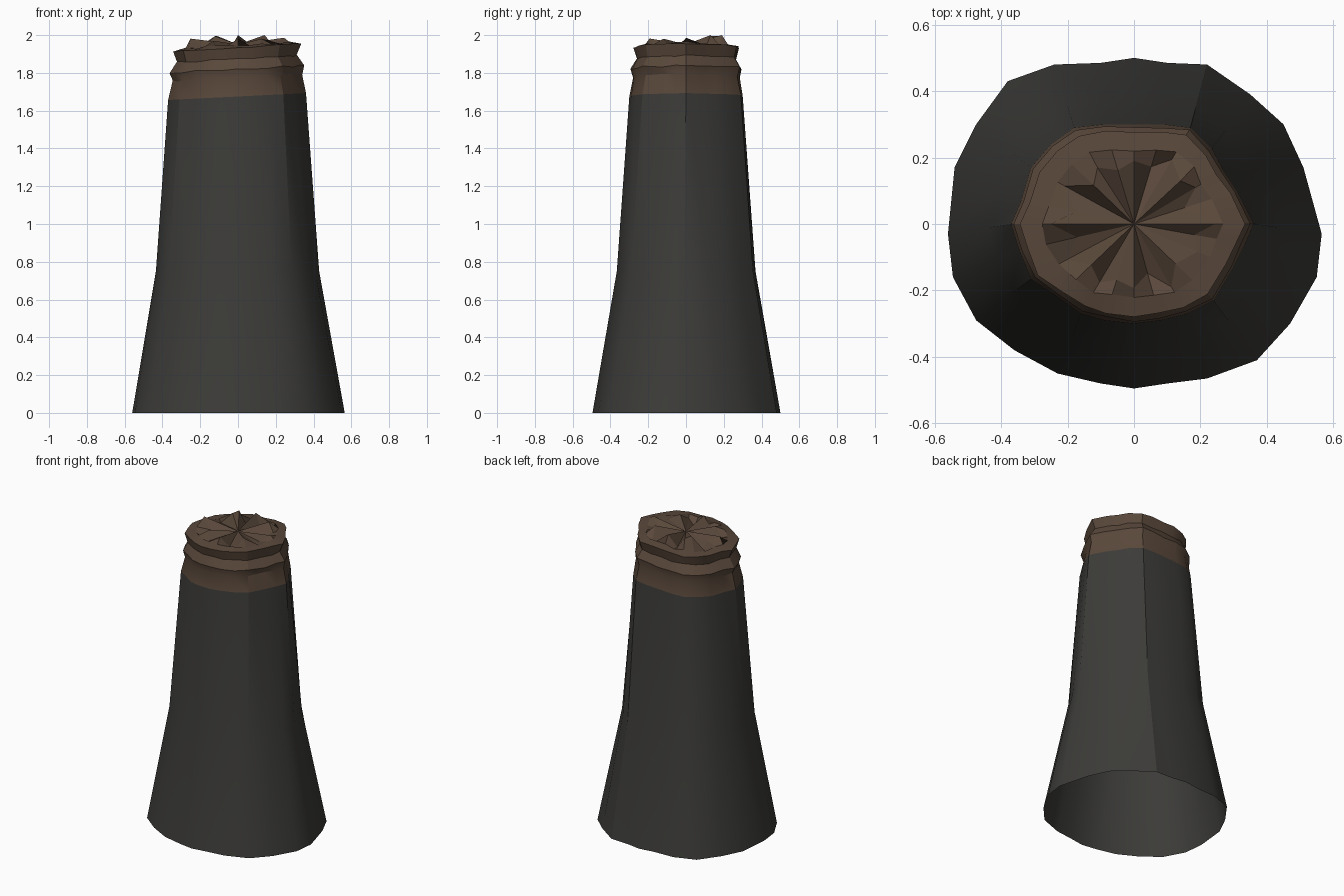
import bpy, bmesh, random

if "Cube" in bpy.data.objects:
    bpy.data.objects.remove(bpy.data.objects["Cube"])

random.seed(4)

# Irregular outlines, clockwise from +y: wide hem at the ground, narrow neck at the collar
HEM = [(0, .5), (.1, .485), (.22, .48), (.35, .39), (.45, .30), (.51, .17),
       (.565, -.03), (.55, -.16), (.47, -.30), (.37, -.41), (.22, -.465), (.1, -.48),
       (0, -.495), (-.1, -.48), (-.23, -.45), (-.36, -.38), (-.475, -.29), (-.545, -.16),
       (-.56, -.03), (-.54, .17), (-.475, .30), (-.38, .43), (-.24, .48), (-.1, .485)]
NECK = [(0, .30), (.09, .30), (.17, .29), (.235, .225), (.27, .16), (.31, .10),
        (.36, 0), (.335, -.06), (.30, -.13), (.24, -.23), (.16, -.27), (.08, -.29),
        (0, -.30), (-.09, -.29), (-.16, -.27), (-.23, -.22), (-.31, -.165), (-.345, -.08),
        (-.37, 0), (-.34, .07), (-.31, .17), (-.25, .24), (-.18, .29), (-.09, .30)]
N = len(NECK)


def material(name, rgb):
    m = bpy.data.materials.new(name)
    m.diffuse_color = (*rgb, 1)
    m.use_nodes = True
    m.node_tree.nodes["Principled BSDF"].inputs["Base Color"].default_value = m.diffuse_color
    return m


def blend(t, z):
    return [(a[0] + (b[0] - a[0]) * t, a[1] + (b[1] - a[1]) * t, z)
            for a, b in zip(HEM, NECK)]


def collar_ring(scale, z, wobble=0.0):
    # the collar tilts slightly up towards +x
    ring = []
    for x, y in NECK:
        s = scale + random.uniform(-wobble, wobble)
        ring.append((x * s, y * s, z + x * .05 + random.uniform(-wobble, wobble) * .4))
    return ring


def loft(name, rings, mat, center=None, smooth=True):
    bm = bmesh.new()
    rows = [[bm.verts.new(p) for p in r] for r in rings]
    for a, b in zip(rows, rows[1:]):
        for i in range(N):
            j = (i + 1) % N
            bm.faces.new((a[i], b[i], b[j], a[j]))
    if center:
        c = bm.verts.new(center)
        for i in range(N):
            bm.faces.new((rows[-1][i], c, rows[-1][(i + 1) % N]))
    me = bpy.data.meshes.new(name)
    bm.to_mesh(me)
    bm.free()
    me.materials.append(mat)
    ob = bpy.data.objects.new(name, me)
    bpy.context.collection.objects.link(ob)
    if smooth:
        bpy.ops.object.select_all(action='DESELECT')
        ob.select_set(True)
        bpy.context.view_layer.objects.active = ob
        bpy.ops.object.shade_smooth_by_angle()
    return ob


dark = material("charcoal", (.045, .044, .040))
brown = material("brown", (.10, .064, .043))

# Flared sleeve, open at the bottom
seam = collar_ring(1.0, 1.675)
loft("sleeve", [blend(0, 0), blend(.66, .75), seam], dark)

# Collar with two rolled folds and a flat lip
lip = collar_ring(.75, 1.945, .02)
loft("rolled_collar", [seam,
                       collar_ring(.94, 1.775, .012),
                       collar_ring(.97, 1.82, .012),
                       collar_ring(.875, 1.875, .012),
                       collar_ring(.925, 1.935, .012),
                       lip], brown)

# Crumpled, faceted plug inside the lip
crumple = []
for i, (x, y) in enumerate(NECK):
    s = (.53 if i % 2 else .66) + random.uniform(-.05, .05)
    z = random.uniform(1.96, 1.995) if i % 3 == 0 else random.uniform(1.9, 1.95)
    crumple.append((x * s, y * s, z))
crumple[0] = (0, .19, 2.0)
crumple[22] = (-.11, .17, 1.995)
crumple[3] = (.14, .13, 2.0)
loft("crumpled_top", [lip, crumple], brown, center=(0, 0, 1.95), smooth=False)
